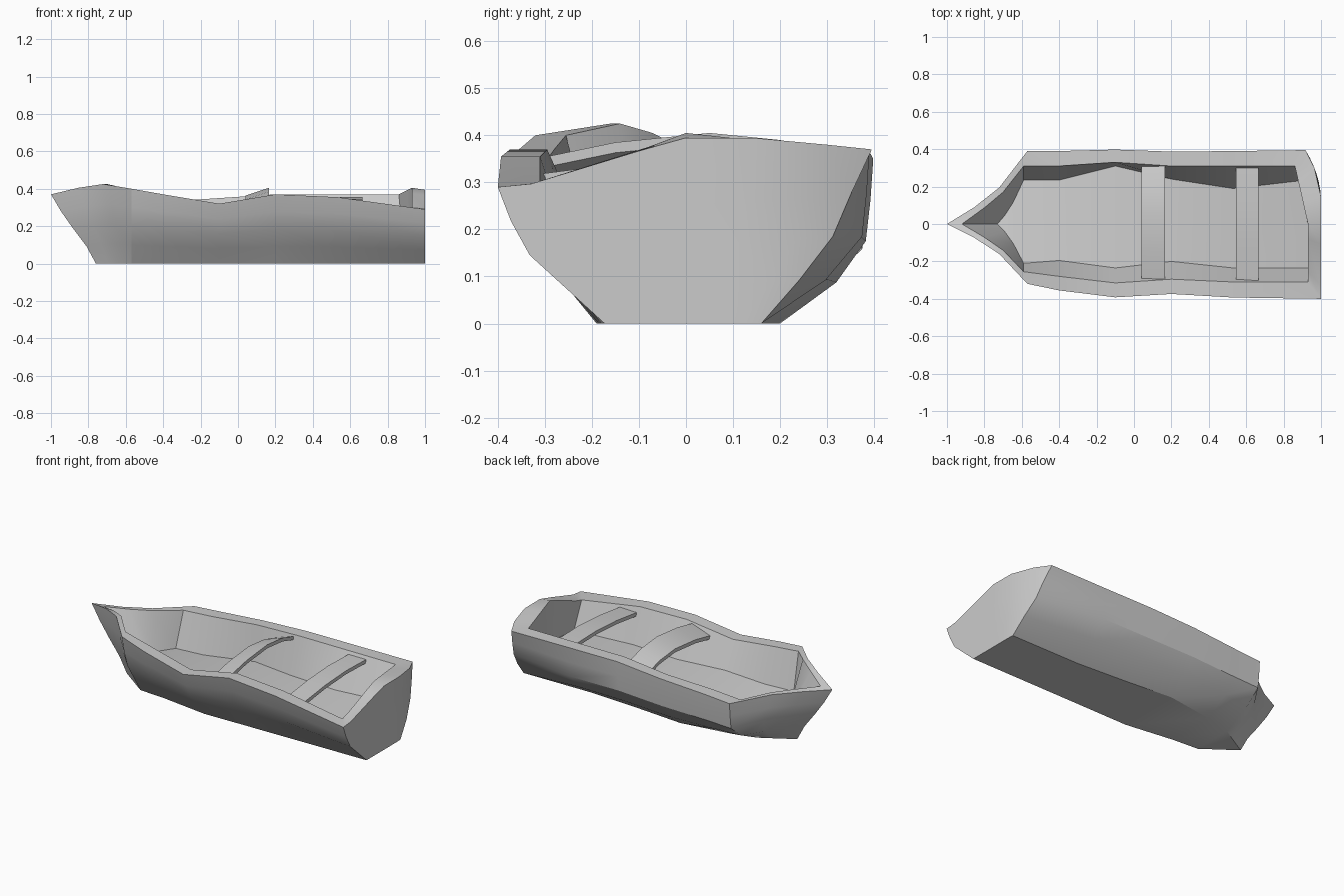
import bpy, bmesh
from mathutils import Vector

if "Cube" in bpy.data.objects:
    bpy.data.objects.remove(bpy.data.objects["Cube"])

bm = bmesh.new()


def face(pts):
    clean = []
    for p in pts:
        p = Vector(p)
        if not clean or (p - clean[-1]).length > 1e-5:
            clean.append(p)
    if (clean[0] - clean[-1]).length < 1e-5:
        clean.pop()
    if len(clean) > 2:
        bm.faces.new([bm.verts.new(p) for p in clean])


def grid(rows):
    for a, b in zip(rows, rows[1:]):
        for i in range(len(a) - 1):
            face([a[i], a[i + 1], b[i + 1], b[i]])


def lerp(a, b, t):
    return a + (b - a) * t


# Stern curves: the +y corner sweeps forward
def stern_out(y):
    return 1 - 0.08 * (max(0, y - 0.12) / 0.27) ** 2


def stern_in(y):
    return 0.93 - 0.07 * max(0, y) / 0.31


LEVELS = (1, 0.75, 0.5, 0.25, 0)
STEM = (-1, -0.945, -0.88, -0.81, -0.76)
XS = (-0.57, -0.4, -0.1, 0.2, 0.53, 1)
LEAN = (1, 0.93, 0.83, 0.63, 0.43)
FULL = (1, 0.985, 0.96, 0.81, 0.52)
STERN = (1, 0.89, 0.79, 0.61, 0.405)

# Per side: rim y, rim z, inner rim y, floor y, floor z, bottom y at each station
SIDES = {
    -1: dict(y=(0.32, 0.355, 0.392, 0.374, 0.393, 0.4), z=(0.40, 0.37, 0.32, 0.37, 0.355, 0.29),
             ri=(0.255, 0.28, 0.315, 0.295, 0.31, 0.31), f=(0.21, 0.195, 0.235, 0.2, 0.235, 0.235),
             fz=(0.17, 0.17, 0.16, 0.16, 0.15, 0.13), bow_z=(0.405, 0.425),
             b=(0.138, 0.15, 0.19, 0.185, 0.18, 0.173)),
    1: dict(y=(0.39, 0.39, 0.398, 0.387, 0.39, 0.395), z=(0.317, 0.33, 0.35, 0.37, 0.37, 0.37),
            ri=(0.31, 0.31, 0.33, 0.31, 0.31, 0.31), f=(0.235, 0.235, 0.31, 0.24, 0.19, 0.23),
            fz=(0.11, 0.12, 0.13, 0.15, 0.17, 0.17), bow_z=(0.352, 0.338),
            b=(0.11, 0.155, 0.2, 0.175, 0.155, 0.16)),
}


# Section half-widths of one station, bottom width set per station
def widths(d, i, shape):
    y, b = d['y'][i], d['b'][i]
    w = [y * f for f in shape]
    w[3] += 0.4 * (b - w[4])
    w[4] = b
    return w


# Outer and inner station rows for one side, from stem to stern
def side_rows(s, d):
    outer = [[(STEM[k], 0, 0.37 * l) for k, l in enumerate(LEVELS)]]
    inner = [[(-0.92, 0, 0.37), (-0.73, 0, 0.14)]]
    shape = LEAN if s < 0 else FULL
    w0 = widths(d, 0, shape)
    for t, w_top, rz, xi, wi, xf, wf in ((0.66, 0.23, d['bow_z'][0], -0.80, 0.28, -0.69, 0.2),
                                         (0.35, 0.5, d['bow_z'][1], -0.70, 0.55, -0.645, 0.5)):
        row = []
        for k, l in enumerate(LEVELS):
            w = lerp(1 - t, w_top, l)
            row.append((lerp(-0.57, STEM[k], t), s * w0[k] * w, rz * l))
        outer.append(row)
        inner.append([(xi, s * d['ri'][0] * wi, rz),
                      (xf, s * d['f'][0] * wf, lerp(0.14, d['fz'][0], 1 - t))])
    for i, x in enumerate(XS):
        last = i == len(XS) - 1
        ws = widths(d, i, shape if not last else (LEAN if s < 0 else STERN))
        outer.append([(stern_out(s * w) if last else x, s * w, d['z'][i] * l)
                      for w, l in zip(ws, LEVELS)])
        yr, yf = s * d['ri'][i], s * d['f'][i]
        x1 = x2 = -0.59 if i == 0 else x
        if last:
            x1, x2 = stern_in(yr), stern_in(yf)
        inner.append([(x1, yr, d['z'][i]), (x2, yf, d['fz'][i])])
    return outer, inner


out_l, in_l = side_rows(-1, SIDES[-1])
out_r, in_r = side_rows(1, SIDES[1])

# Hull sides, rim and inner walls
for outer, inner in ((out_l, in_l), (out_r, in_r)):
    grid(outer)
    grid([[o[0], n[0]] for o, n in zip(outer, inner)])
    grid(inner)

# Crowned transom, its inner wall and the rim between
COLS = (0, 0.09, 0.37, 0.5, 0.69, 0.88, 1)
CROWN_OUT = (0.29, 0.297, 0.365, 0.394, 0.394, 0.38, 0.37)
CROWN_IN = (0.29, 0.305, 0.375, 0.405, 0.392, 0.378, 0.37)


def cross(a, b, curve, crown=None):
    row = []
    for i, t in enumerate(COLS):
        y = lerp(a[1], b[1], t)
        row.append((curve(y), y, crown[i] if crown else lerp(a[2], b[2], t)))
    return row


transom = [cross(out_l[-1][k], out_r[-1][k], stern_out, None if k else CROWN_OUT) for k in range(5)]
wall = [cross(in_l[-1][k], in_r[-1][k], stern_in, None if k else CROWN_IN) for k in range(2)]
grid(transom)
grid(wall)
grid([transom[0], wall[0]])

# Flat bottom and inside floor
for lo, ro, end in ((out_l, out_r, transom[-1]), (in_l, in_r, wall[-1])):
    n = len(lo)
    for i in range(n - 1):
        tail = list(end) if i == n - 2 else [lo[i + 1][-1], ro[i + 1][-1]]
        face([ro[i][-1], lo[i][-1]] + tail)


# Weld the faces collected so far into a shaded object
def finish(name):
    global bm
    bmesh.ops.remove_doubles(bm, verts=bm.verts, dist=1e-4)
    bmesh.ops.recalc_face_normals(bm, faces=bm.faces)
    me = bpy.data.meshes.new(name)
    bm.to_mesh(me)
    bm.free()
    bm = bmesh.new()
    ob = bpy.data.objects.new(name, me)
    bpy.context.collection.objects.link(ob)
    bpy.ops.object.select_all(action='DESELECT')
    ob.select_set(True)
    bpy.context.view_layer.objects.active = ob
    bpy.ops.object.shade_smooth_by_angle(angle=0.5)


finish("boat_hull")


# Arched bench planks: path of (y, z), tilted by a rise along x
def seat(name, x0, x1, path, rise, thick=0.022):
    rows = [[(x0, y, z - rise), (x1, y, z), (x1, y, z - thick),
             (x0, y, z - rise - thick), (x0, y, z - rise)] for y, z in path]
    grid(rows)
    face(rows[0][:4])
    face(rows[-1][:4])
    finish(name)


seat("middle_seat", 0.04, 0.165,
     ((-0.295, 0.355), (-0.15, 0.385), (0.05, 0.405), (0.2, 0.39), (0.32, 0.355)), 0.042)
seat("rear_seat", 0.545, 0.665,
     ((-0.31, 0.318), (-0.1, 0.345), (0.1, 0.357), (0.3, 0.352)), 0.0)
bm.free()
